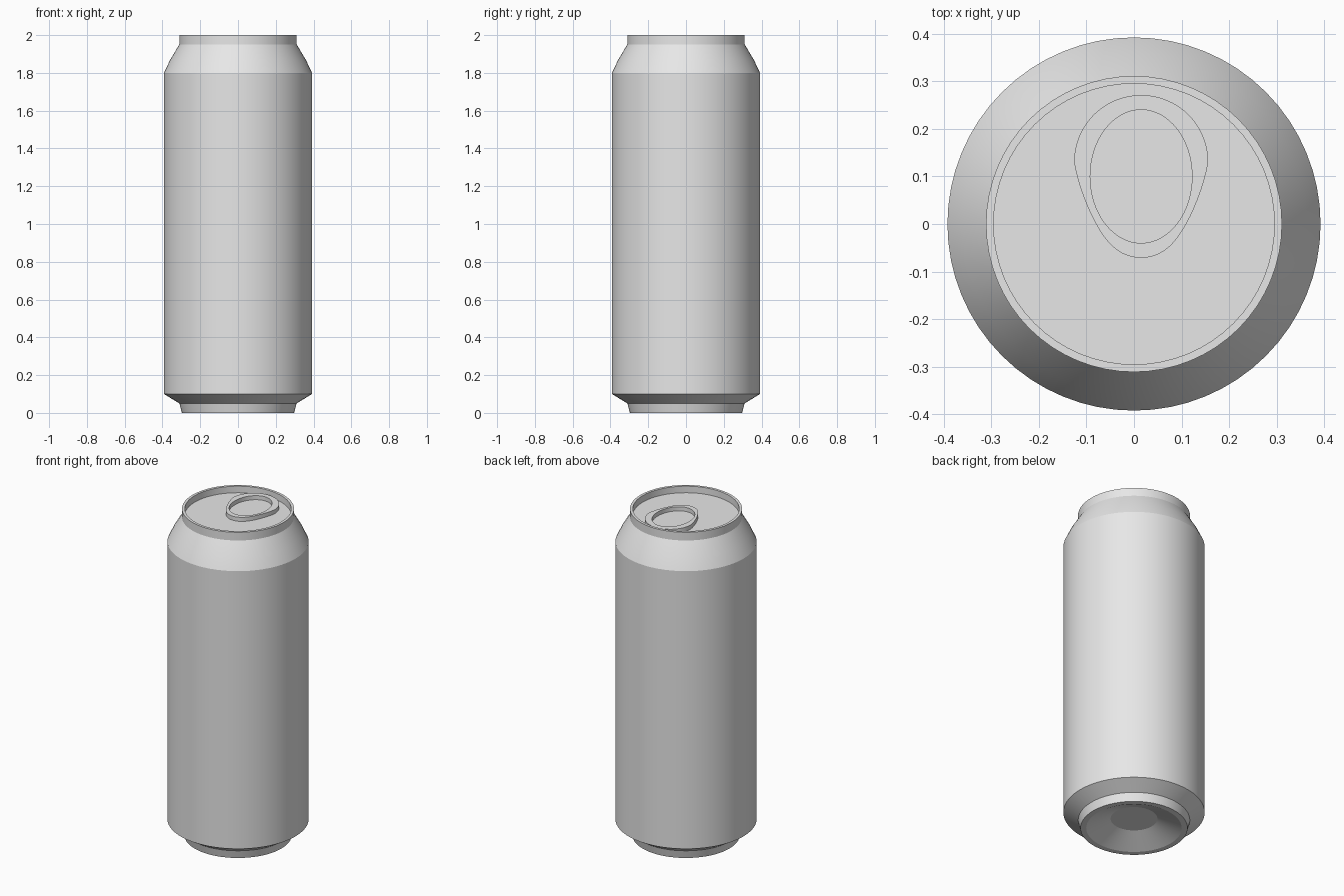
import bpy, bmesh, math

if "Cube" in bpy.data.objects:
    bpy.data.objects.remove(bpy.data.objects["Cube"])

SIDES = 64

metal = bpy.data.materials.new("plain_grey_metal")
metal.diffuse_color = (0.8, 0.8, 0.8, 1)
metal.use_nodes = True
metal.node_tree.nodes["Principled BSDF"].inputs["Base Color"].default_value = metal.diffuse_color


def finish(name, bm, angle):
    bmesh.ops.recalc_face_normals(bm, faces=bm.faces)
    me = bpy.data.meshes.new(name)
    bm.to_mesh(me)
    bm.free()
    me.materials.append(metal)
    ob = bpy.data.objects.new(name, me)
    bpy.context.collection.objects.link(ob)
    bpy.ops.object.select_all(action='DESELECT')
    ob.select_set(True)
    bpy.context.view_layer.objects.active = ob
    bpy.ops.object.shade_smooth_by_angle(angle=math.radians(angle))
    return ob


def bridge(bm, a, b):
    n = len(a)
    for i in range(n):
        j = (i + 1) % n
        bm.faces.new((a[i], a[j], b[j], b[i]))


def angles(n):
    return [2 * math.pi * i / n for i in range(n)]


# Can: one closed profile (radius, z) from the underside dish to the lid
profile = [(0.13, 0.06), (0.265, 0.0), (0.297, 0.0), (0.31, 0.05), (0.392, 0.1),
           (0.392, 1.8), (0.36, 1.868), (0.311, 1.95), (0.311, 2.0),
           (0.295, 2.0), (0.295, 1.96)]
bm = bmesh.new()
rings = [[bm.verts.new((r * math.cos(t), r * math.sin(t), z)) for t in angles(SIDES)]
         for r, z in profile]
for a, b in zip(rings, rings[1:]):
    bridge(bm, a, b)
bm.faces.new(rings[0])
bm.faces.new(rings[-1])
finish("can_body", bm, 12)


# Pull tab: raised egg-shaped ring with an oval opening
def egg(t):
    c, s = math.cos(t), math.sin(t)
    if s >= 0:
        return 0.015 + 0.141 * c, 0.13 + 0.141 * s
    return 0.015 + 0.141 * c * (1 - 0.24 * abs(s * c)), 0.13 + 0.201 * s


def oval(t):
    return 0.015 + 0.107 * math.cos(t), 0.10 + 0.14 * math.sin(t)


bm = bmesh.new()
loops = [[bm.verts.new((*shape(t), z)) for t in angles(SIDES)]
         for shape, z in ((egg, 1.958), (egg, 1.985), (oval, 1.985), (oval, 1.958))]
for i in range(4):
    bridge(bm, loops[i], loops[(i + 1) % 4])
finish("pull_tab", bm, 30)
